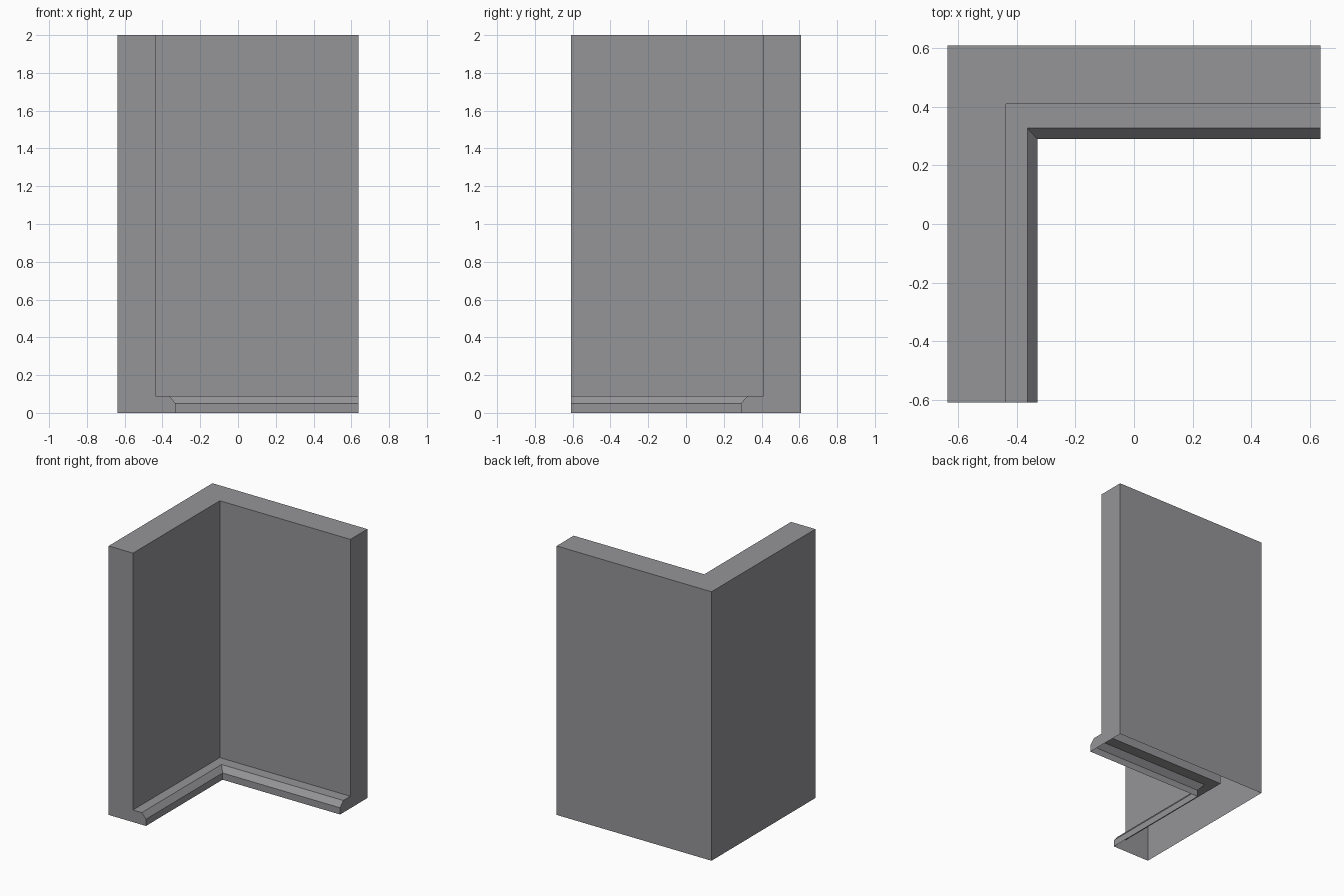
import bpy
import bmesh

cube = bpy.data.objects.get("Cube")
if cube:
    bpy.data.objects.remove(cube, do_unlink=True)

# Plaster colour
grey = bpy.data.materials.new("plaster_grey")
grey.use_nodes = True
colour = (0.30, 0.30, 0.315, 1)
grey.diffuse_color = colour
grey.node_tree.nodes["Principled BSDF"].inputs["Base Color"].default_value = colour

HALF_X, HALF_Y, HEIGHT = 0.637, 0.61, 2.0

# Wall and skirting profile: depth of side wall, depth of back wall, height
profile = [
    (0, 0, 0),
    (0, 0, HEIGHT),
    (0.2, 0.2, HEIGHT),
    (0.2, 0.2, 0.09),
    (0.273, 0.283, 0.09),
    (0.307, 0.32, 0.05),
    (0.307, 0.32, 0),
]

# Sweep the profile from the front end, round the mitred corner, to the side end
bm = bmesh.new()
front_end, corner, side_end = [], [], []
for side, back, z in profile:
    x, y = -HALF_X + side, HALF_Y - back
    front_end.append(bm.verts.new((x, -HALF_Y, z)))
    corner.append(bm.verts.new((x, y, z)))
    side_end.append(bm.verts.new((HALF_X, y, z)))

for start, end in ((front_end, corner), (corner, side_end)):
    for i in range(len(profile) - 1):
        bm.faces.new((start[i], end[i], end[i + 1], start[i + 1]))

# End caps; the underside stays open and hollow
bm.faces.new(front_end)
bm.faces.new(side_end[::-1])
bmesh.ops.recalc_face_normals(bm, faces=bm.faces)

# Make the normals face outward, judged by the top of the wall
bm.normal_update()
top = max(bm.faces, key=lambda f: f.calc_center_median().z)
if top.normal.z < 0:
    bmesh.ops.reverse_faces(bm, faces=bm.faces)

mesh = bpy.data.meshes.new("corner_wall_with_skirting")
bm.to_mesh(mesh)
bm.free()
mesh.materials.append(grey)
wall = bpy.data.objects.new("corner_wall_with_skirting", mesh)
bpy.context.collection.objects.link(wall)
